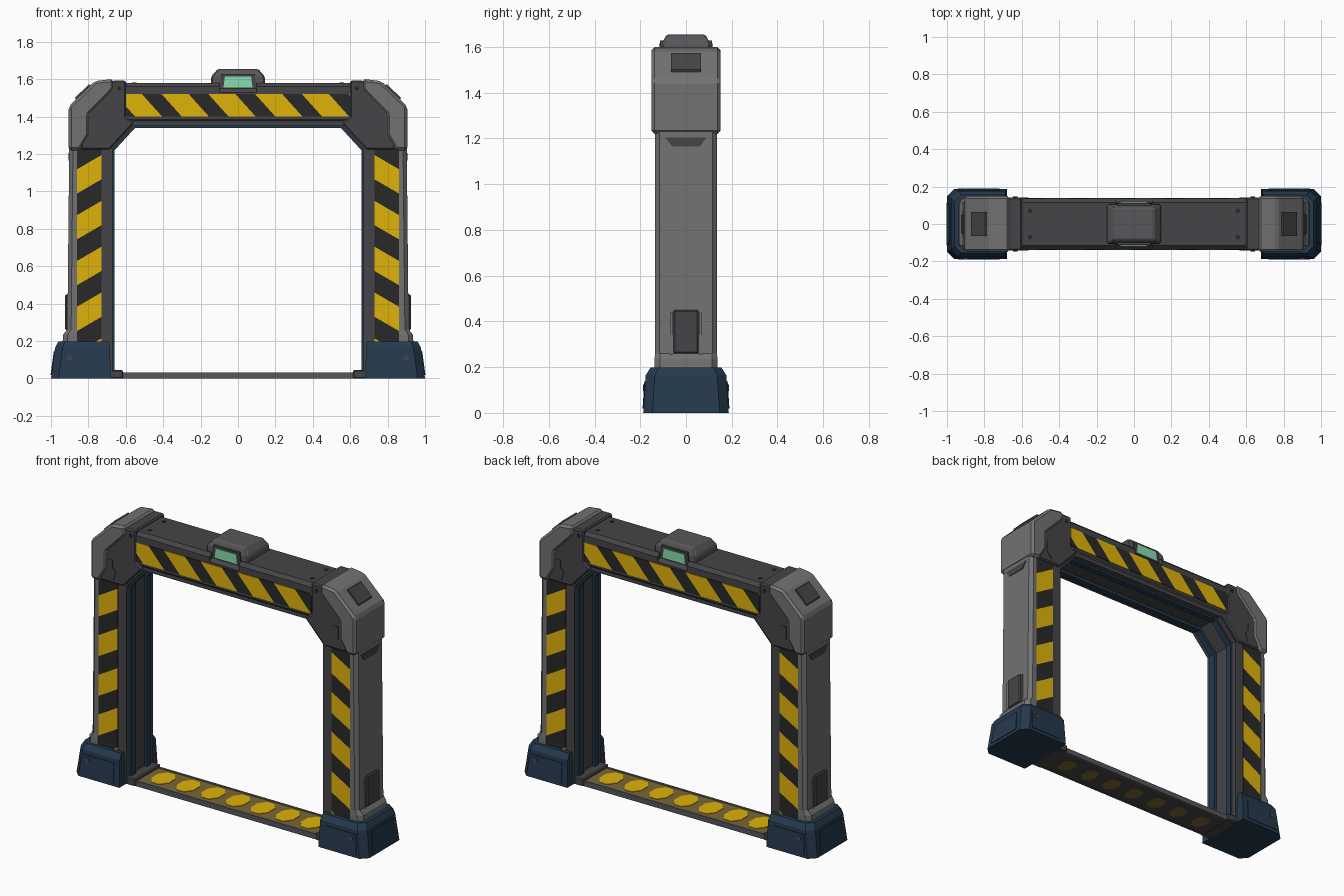
import bpy, bmesh, math
from mathutils import Vector

if "Cube" in bpy.data.objects:
    bpy.data.objects.remove(bpy.data.objects["Cube"])


def material(name, rgb):
    m = bpy.data.materials.new(name)
    m.diffuse_color = (*rgb, 1)
    m.use_nodes = True
    m.node_tree.nodes["Principled BSDF"].inputs["Base Color"].default_value = m.diffuse_color
    return m


LIGHT = material("light grey", (0.17, 0.17, 0.17))
MID = material("mid grey", (0.095, 0.095, 0.10))
DARK = material("dark grey", (0.06, 0.058, 0.064))
BLACK = material("stripe black", (0.022, 0.022, 0.022))
YELLOW = material("hazard yellow", (0.74, 0.45, 0.003))
BLUE = material("navy blue", (0.018, 0.042, 0.075))
GREEN = material("screen green", (0.25, 0.72, 0.43))
OLIVE = material("worn olive", (0.19, 0.14, 0.035))


def finish(name, bm, mats, bevel=0):
    bmesh.ops.recalc_face_normals(bm, faces=bm.faces)
    me = bpy.data.meshes.new(name)
    bm.to_mesh(me)
    bm.free()
    for m in mats:
        me.materials.append(m)
    ob = bpy.data.objects.new(name, me)
    bpy.context.collection.objects.link(ob)
    if bevel:
        mod = ob.modifiers.new("bevel", "BEVEL")
        mod.width = bevel
        mod.segments = 1
        mod.limit_method = "ANGLE"
    return ob


def loft(name, sections, mat, bevel=0):
    """Skin a list of equal-length 3D outlines and cap both ends."""
    bm = bmesh.new()
    rings = [[bm.verts.new(p) for p in sec] for sec in sections]
    n = len(rings[0])
    for a, b in zip(rings, rings[1:]):
        for i in range(n):
            j = (i + 1) % n
            bm.faces.new((a[i], a[j], b[j], b[i]))
    bm.faces.new(rings[0])
    bm.faces.new(rings[-1])
    return finish(name, bm, [mat], bevel)


def prism(name, pts, a, b, mat, axis="y", bevel=0, s=1):
    """Extrude a 2D outline along one axis; s mirrors x."""
    put = {"y": lambda p, t: (s * p[0], t, p[1]),
           "x": lambda p, t: (s * t, p[0], p[1]),
           "z": lambda p, t: (s * p[0], p[1], t)}[axis]
    return loft(name, [[put(p, t) for p in pts] for t in (a, b)], mat, bevel)


def rect(x0, x1, z0, z1):
    return [(x0, z0), (x1, z0), (x1, z1), (x0, z1)]


def striped_plate(name, x0, x1, z0, z1, y0, y1, n, start, period, width):
    """Thin plate cut along slanted lines, coloured by stripe phase."""
    n = Vector(n)
    bm = bmesh.new()
    bmesh.ops.create_cube(bm, size=1)
    for v in bm.verts:
        v.co = ((x0 + x1) / 2 + v.co.x * (x1 - x0), (y0 + y1) / 2 + v.co.y * (y1 - y0),
                (z0 + z1) / 2 + v.co.z * (z1 - z0))
    for k in range(-12, 13):
        for p in (start + k * period, start + k * period + width):
            bmesh.ops.bisect_plane(bm, geom=bm.verts[:] + bm.edges[:] + bm.faces[:],
                                   plane_co=n * (p / n.length_squared), plane_no=n)
    for f in bm.faces:
        f.material_index = int((f.calc_center_median().dot(n) - start) % period < width)
    finish(name, bm, [BLACK, YELLOW])


def outline(x0, x1, hy, c):
    """Plan outline with chamfered corners on the outer (x1) side."""
    return [(x0, -hy), (x1 - c, -hy), (x1, -hy + c), (x1, hy - c), (x1 - c, hy), (x0, hy)]


def stack(name, levels, mat, s):
    loft(name, [[(s * x, y, z) for x, y in outline(*o)] for z, o in levels], mat)


def disc(cx, cy, rx, ry, n=8):
    return [(cx + rx * math.cos((i + .5) * math.tau / n),
             cy + ry * math.sin((i + .5) * math.tau / n)) for i in range(n)]


def portal(name, t_in, t_out, y0, y1, mat):
    """Arch-shaped frame around the opening, offset outward by t."""
    def path(t):
        half = [(.66 + t, .01), (.66 + t, 1.22 + .4 * t), (.55 + .4 * t, 1.34 + t)]
        return half + [(-x, z) for x, z in reversed(half)]
    prism(name, path(t_in) + path(t_out)[::-1], y0, y1, mat)


# Inner frame: dark flanges, narrow blue bands, wide dark groove
portal("inner_groove", .018, .06, -.10, .10, DARK)
for d in (-1, 1):
    portal("blue_band", 0, .05, d * .055, d * .095, BLUE)
    portal("dark_flange", .012, .075, d * .094, d * .128, DARK)


def beam(name, x0, x1, top):
    prism(name, [(-.12, 1.365), (.12, 1.365), (.135, 1.385), (.135, top - .02),
                 (.115, top), (-.115, top), (-.135, top - .02), (-.135, 1.385)],
          x0, x1, DARK, "x")


# Top beam, notched under the lamp, with striped plates
beam("beam_left", -.64, -.10, 1.58)
beam("beam_middle", -.10, .10, 1.55)
beam("beam_right", .10, .64, 1.58)
for d in (-1, 1):
    striped_plate("beam_stripes", -.60, .60, 1.40, 1.52, d * .134, d * .14,
                  (-d, 0, .9), .96, .25, .145)

# Lamp box and screens
loft("lamp_box", [[(x * w, y * h, z) for x, y in ((-1, -1), (1, -1), (1, 1), (-1, 1))]
                  for z, w, h in ((1.54, .147, .108), (1.615, .143, .105), (1.655, .108, .085))],
     MID, .008)
for d in (-1, 1):
    prism("lamp_bezel", [(-.098, 1.54), (.098, 1.54), (.09, 1.628), (-.09, 1.628)],
          d * .09, d * .113, DARK)
    prism("lamp_screen", [(-.078, 1.556), (.078, 1.556), (.07, 1.615), (-.07, 1.615)],
          d * .11, d * .117, GREEN)

for s in (-1, 1):
    # Foot with panels and bolts
    stack("foot", [(0, (.68, 1.0, .187, .04)), (.165, (.685, .978, .176, .04)),
                   (.198, (.69, .96, .155, .035))], BLUE, s)
    loft("foot_side_panel", [[(s * (x + o), y, z) for x, y, z in
         ((.998, -.115, .02), (.998, .115, .02), (.981, .10, .145), (.981, -.10, .145))]
         for o in (-.01, .004)], BLUE)
    for d in (-1, 1):
        loft("foot_front_panel", [[(s * x, d * (y + o), z) for x, y, z in
             ((.72, .186, .02), (.94, .186, .02), (.93, .178, .14), (.72, .178, .14))]
             for o in (-.01, .004)], BLUE)
        prism("foot_bolt", disc(.90, .11, .016, .016), d * .175, d * .189, DARK, s=s)

    # Column core, light outer shell and base collar
    prism("column_core", rect(.70, .88, .15, 1.30), -.126, .126, DARK, s=s)
    stack("column_shell", [(.19, (.86, .913, .135, .02)), (1.26, (.86, .902, .135, .02))], LIGHT, s)
    stack("base_collar", [(.19, (.86, .938, .138, .025)), (.235, (.86, .935, .138, .025)),
                          (.26, (.86, .915, .135, .02))], LIGHT, s)
    prism("side_hatch", rect(-.055, .055, .26, .45), .90, .924, DARK, "x", .006, s)
    for d in (-1, 1):
        prism("hatch_rail", rect(d * .06, d * .07, .25, .44), .90, .918, LIGHT, "x", s=s)
        striped_plate("column_stripes", *sorted((s * .73, s * .86)), .195, 1.24,
                      d * .125, d * .131, (s * .58, 0, 1), 1.243, .245, .13)
    prism("side_vent", [(-.06, 1.165), (.06, 1.165), (.09, 1.205), (-.09, 1.205)],
          .89, .907, DARK, "x", s=s)

    # Corner: light armour around a dark gusset
    prism("corner_armour", [(.905, 1.22), (.905, 1.455), (.765, 1.59), (.665, 1.602),
                            (.665, 1.545), (.797, 1.41), (.797, 1.30), (.845, 1.22)],
          -.151, .151, LIGHT, bevel=.014, s=s)
    prism("corner_gusset", [(.84, 1.225), (.84, 1.42), (.69, 1.575), (.67, 1.592), (.60, 1.592),
                            (.60, 1.395), (.565, 1.375), (.555, 1.365), (.685, 1.225)],
          -.142, .142, DARK, bevel=.008, s=s)
    prism("corner_hatch", [(.865, 1.485), (.871, 1.501), (.797, 1.573), (.782, 1.565)],
          -.065, .065, DARK, s=s)
    for d in (-1, 1):
        prism("corner_latch", [(.75, 1.25), (.785, 1.29), (.785, 1.37), (.755, 1.37),
                               (.755, 1.33), (.735, 1.30)], d * .14, d * .147, DARK, s=s)
        prism("gusset_bolt", disc(.635, 1.55, .012, .012), d * .14, d * .146, BLACK, s=s)
        prism("beam_bolt", disc(.555, d * .07, .013, .013), 1.578, 1.583, BLACK, "z", s=s)

    # Threshold end block
    prism("threshold_end", rect(.615, .69, 0, .045), -.125, .125, DARK, bevel=.006, s=s)

# Threshold plate with worn yellow patches and grey edge rails
prism("threshold_plate", rect(-.64, .64, .004, .03), -.11, .11, OLIVE)
prism("threshold_underside", rect(-.64, .64, .002, .006), -.11, .11, DARK)
for d in (-1, 1):
    prism("threshold_rail", rect(-.64, .64, 0, .033), d * .10, d * .115, MID)
for k in range(7):
    x = -.51 + .17 * k
    prism("yellow_patch", disc(x, 0, .064, .085), .028, .033, YELLOW, "z")
    prism("underside_patch", disc(x, 0, .05, .065), .0, .004, OLIVE, "z")
